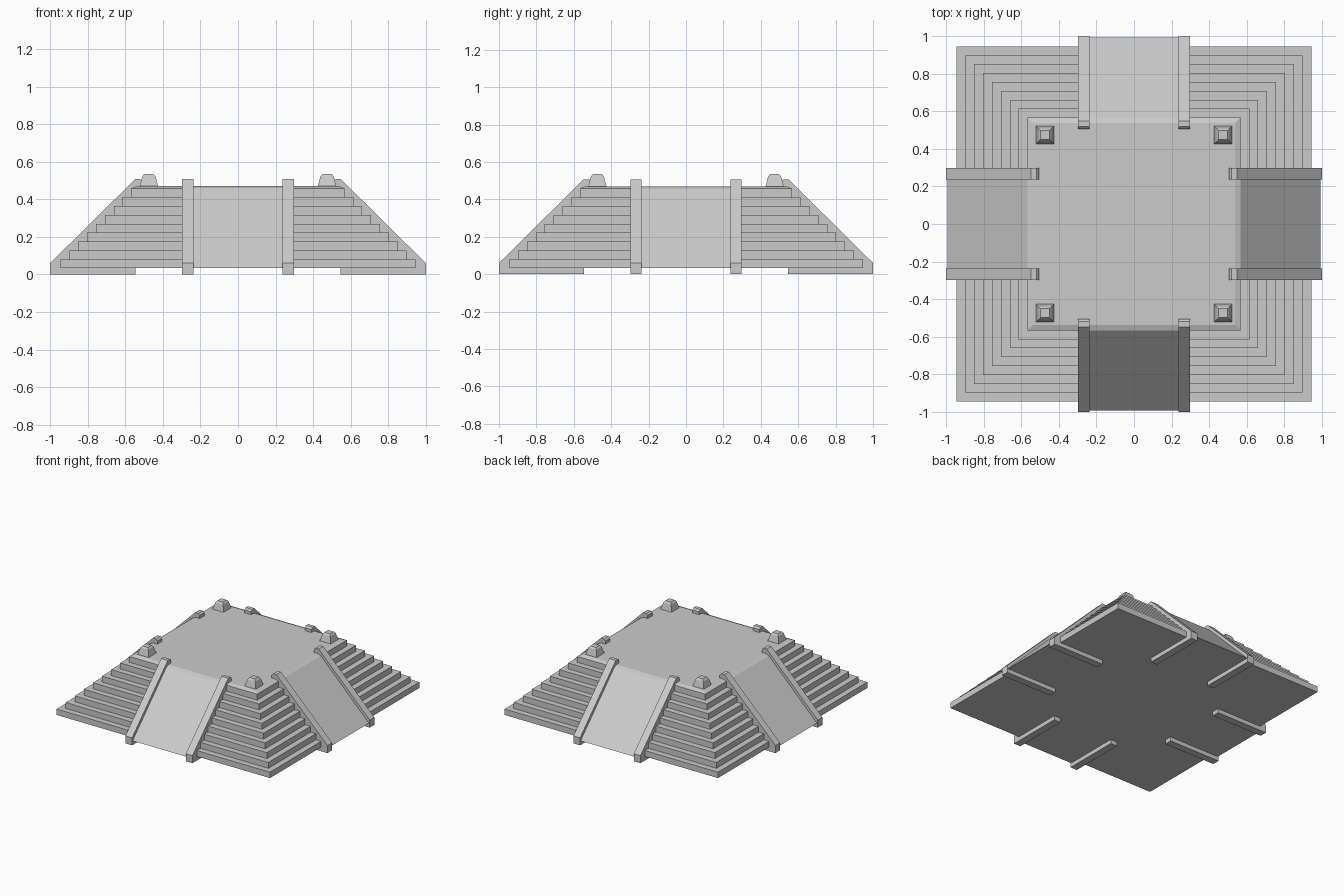
import bpy, bmesh
from math import pi
from mathutils import Matrix

if "Cube" in bpy.data.objects:
    bpy.data.objects.remove(bpy.data.objects["Cube"])


def finish(bm, name):
    bmesh.ops.recalc_face_normals(bm, faces=bm.faces)
    me = bpy.data.meshes.new(name)
    bm.to_mesh(me)
    bm.free()
    ob = bpy.data.objects.new(name, me)
    bpy.context.collection.objects.link(ob)
    return ob


def square_stack(name, levels, cx=0, cy=0):
    """Solid lofted through square rings given as (half width, z)."""
    bm = bmesh.new()
    rings = [[bm.verts.new((cx + sx * h, cy + sy * h, z))
              for sx, sy in ((-1, -1), (1, -1), (1, 1), (-1, 1))] for h, z in levels]
    for a, b in zip(rings, rings[1:]):
        for i in range(4):
            j = (i + 1) % 4
            bm.faces.new((a[i], a[j], b[j], b[i]))
    bm.faces.new(rings[0][::-1])
    bm.faces.new(rings[-1])
    return finish(bm, name)


def side_slab(name, profile, x0, x1, turn):
    """Profile of (y, z) points extruded from x0 to x1, turned about z."""
    bm = bmesh.new()
    face = bm.faces.new([bm.verts.new((x0, y, z)) for y, z in profile])
    ext = bmesh.ops.extrude_face_region(bm, geom=[face])
    moved = [g for g in ext["geom"] if isinstance(g, bmesh.types.BMVert)]
    bmesh.ops.translate(bm, verts=moved, vec=(x1 - x0, 0, 0))
    bm.transform(Matrix.Rotation(turn * pi / 2, 4, 'Z'))
    return finish(bm, name)


# Stepped body: nine tiers with a slightly raised, sloped top
BASE_Z, TIER, N = 0.033, 0.0473, 9
levels = []
for k in range(N):
    half = 0.945 - TIER * k
    levels += [(half, BASE_Z + TIER * k), (half, BASE_Z + TIER * (k + 1))]
levels.append((0.537, 0.47))
square_stack("stepped_body", levels)

# Ramps and their side rails on all four sides
ramp = [(-0.993, BASE_Z), (-0.567, 0.459), (-0.537, 0.469), (-0.5, 0.469), (-0.5, BASE_Z)]
rail = [(-1, 0), (-1, 0.06), (-0.548, 0.507), (-0.519, 0.507), (-0.506, 0.494),
        (-0.506, 0.45), (-0.546, 0.41), (-0.546, 0)]
for t in range(4):
    side_slab(f"ramp_{t}", ramp, -0.24, 0.24, t)
    for s in (-1, 1):
        side_slab(f"rail_{t}_{'left' if s < 0 else 'right'}", rail, s * 0.238, s * 0.297, t)

# Tapered corner knobs on the platform
knob = [(0.05, 0.465), (0.035, 0.522), (0.024, 0.535)]
for sx in (-1, 1):
    for sy in (-1, 1):
        square_stack("corner_knob", knob, sx * 0.474, sy * 0.474)
